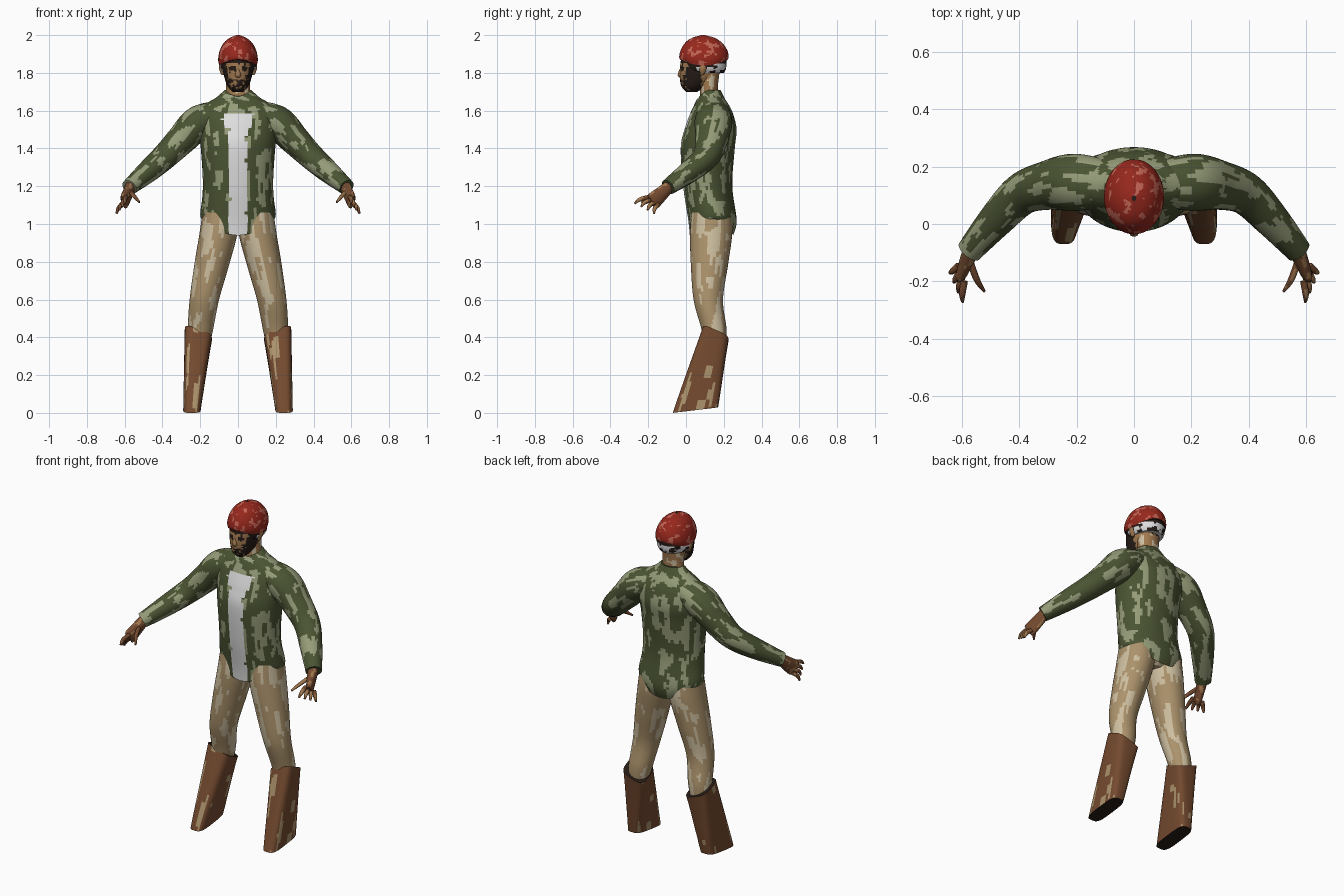
import bpy, bmesh, math
from mathutils import Vector, noise

cube = bpy.data.objects.get("Cube")
if cube:
    bpy.data.objects.remove(cube, do_unlink=True)

# Flat colours, written as hex
PALETTE = {"olive": "4C5536", "sage": "939A77", "white": "DEDEDE", "tan": "AA916B",
           "sand": "CCBD9E", "leather": "744C33", "skin": "A07850", "black": "2A211D",
           "red": "952C22", "faded_red": "C06455"}
materials = {}
for label, code in PALETTE.items():
    rgb = [(int(code[i:i + 2], 16) / 255) ** 2.2 for i in (0, 2, 4)]
    mat = bpy.data.materials.new(label)
    mat.use_nodes = True
    mat.diffuse_color = (*rgb, 1)
    mat.node_tree.nodes["Principled BSDF"].inputs["Base Color"].default_value = (*rgb, 1)
    mat.node_tree.nodes["Principled BSDF"].inputs["Roughness"].default_value = 0.8
    materials[label] = mat


def spline(keys, t):
    """Smooth interpolation through rows of numbers, t from 0 to 1."""
    last = len(keys) - 1
    i = min(int(t * last), last - 1)
    f = t * last - i
    a, b, c, d = (keys[max(0, min(last, i + k))] for k in (-1, 0, 1, 2))
    return [q + f * (r - p + f * (2 * p - 5 * q + 4 * r - s + f * (3 * (q - r) + s - p))) / 2
            for p, q, r, s in zip(a, b, c, d)]


def loft(name, keys, rule, rows=30, sides=32, upright=True, square=1.0, bend=None,
         cap=None, angle=50):
    """Skin elliptical rings (x, y, z, radius, radius) and colour each face by rule."""
    bm = bmesh.new()
    rings, along, total = [], [], 0.0
    samples = [spline(keys, r / rows) for r in range(rows + 1)]
    for r, row in enumerate(samples):
        centre = Vector(row[:3])
        before, after = Vector(samples[max(r - 1, 0)][:3]), Vector(samples[min(r + 1, rows)][:3])
        total += (centre - before).length
        along.append(total)
        u, v = Vector((1, 0, 0)), Vector((0, 1, 0))
        if not upright:
            tangent = (after - before).normalized()
            u = tangent.cross(Vector((0, 0, 1))).normalized()
            v = tangent.cross(u)
        ring = []
        for s in range(sides):
            turn = math.tau * s / sides
            c, k = math.cos(turn), math.sin(turn)
            c, k = (math.copysign(abs(w) ** square, w) for w in (c, k))
            point = centre + u * c * row[3] + v * k * row[4]
            if bend:
                point = bend(point, c, k, r / rows)
            ring.append(bm.verts.new(point))
        rings.append(ring)
    slots = []

    def paint(face, label):
        if label not in slots:
            slots.append(label)
        face.material_index = slots.index(label)
        face.smooth = True

    for r in range(rows):
        for s in range(sides):
            n = (s + 1) % sides
            face = bm.faces.new((rings[r][s], rings[r][n], rings[r + 1][n], rings[r + 1][s]))
            turn = math.tau * (s + 0.5) / sides
            size = (samples[r][3] + samples[r][4]) / 2
            local = Vector((math.cos(turn) * size, math.sin(turn) * size, along[r]))
            paint(face, rule(face.calc_center_median(), local))
    for ring in (rings[0], rings[-1]):
        face = bm.faces.new(ring)
        paint(face, cap or rule(face.calc_center_median(), Vector()))
    bmesh.ops.recalc_face_normals(bm, faces=bm.faces)
    mesh = bpy.data.meshes.new(name)
    bm.to_mesh(mesh)
    bm.free()
    for label in slots:
        mesh.materials.append(materials[label])
    obj = bpy.data.objects.new(name, mesh)
    bpy.context.collection.objects.link(obj)
    bpy.ops.object.select_all(action="DESELECT")
    obj.select_set(True)
    bpy.context.view_layer.objects.active = obj
    bpy.ops.object.shade_smooth_by_angle(angle=math.radians(angle))
    return obj


def patches(base, spot, across, length, limit, seed=0):
    """Colour rule giving ragged patches stretched along the part."""
    def rule(p, q):
        at = Vector((q.x * across, q.y * across, q.z * length + seed))
        value = noise.noise(at) + 0.35 * noise.noise(at * 2.7)
        return spot if value > limit else base
    return rule


def mirrored(keys, side):
    return [(side * k[0], *k[1:]) for k in keys]


# Jacket body with a pale shirt strip down the front
camo = patches("olive", "sage", 22, 9, 0.13)


def jacket_rule(p, q):
    ragged = 0.014 * noise.noise(p * 25)
    half = (0.08 if p.z > 1.51 else 0.047) + ragged
    if p.y < 0.1 and p.z < 1.585 and abs(p.x) < half:
        return "white"
    return camo(p, q)


def jacket_bend(p, c, k, t):
    if t < 0.2:
        p.z += 0.085 * c * c * (1 - t / 0.2)
    if t > 0.85 and k < 0:
        p.z -= 0.035 * k * k * (t - 0.85) / 0.15
    return p


loft("jacket", [(0, .135, .94, .185, .115), (0, .14, 1.02, .2, .128), (0, .115, 1.2, .186, .13),
                (0, .115, 1.4, .197, .143), (0, .13, 1.5, .21, .138), (0, .135, 1.58, .215, .115),
                (0, .135, 1.63, .18, .092), (0, .132, 1.67, .115, .07), (0, .128, 1.71, .07, .055)],
     jacket_rule, rows=80, sides=72, bend=jacket_bend, cap="olive")

# Trouser seat
trousers = patches("tan", "sand", 22, 6, 0.15)
loft("trouser_seat", [(0, .135, .95, .06, .07), (0, .135, .99, .15, .1), (0, .135, 1.06, .17, .11)],
     trousers)

# Head, neck, nose
stubble = patches("skin", "black", 40, 40, 0.3)


def face_rule(p, q):
    width = abs(p.x)
    if p.y < 0.08:
        beard = p.z < 1.765 and noise.noise(p * 60) > -0.2
        cheek = p.y > 0 and width > 0.04 and p.z < 1.83
        eye = 1.815 < p.z < 1.835 and 0.017 < width < 0.045
        if beard or cheek or eye or p.z > 1.855:
            return "black"
    return stubble(p, q)


loft("head", [(0, .03, 1.70, .028, .03), (0, .042, 1.73, .055, .067), (0, .067, 1.78, .073, .1),
              (0, .08, 1.83, .081, .112), (0, .088, 1.9, .085, .11)], face_rule, rows=40, sides=48)
loft("neck", [(0, .13, 1.63, .075, .06), (0, .122, 1.71, .064, .047), (0, .12, 1.82, .066, .06)],
     patches("skin", "sand", 30, 20, 0.25))
loft("nose", [(0, -.028, 1.82, .006, .006), (0, -.032, 1.79, .016, .013), (0, -.028, 1.775, .01, .008)],
     lambda p, q: "skin", rows=6, sides=10)

# Strap under the helmet, white with dark scuffs at the back
scuffs = patches("white", "black", 30, 40, 0.12)
loft("helmet_strap", [(0, .107, 1.8, .08, .095), (0, .1, 1.825, .096, .112), (0, .098, 1.87, .1, .118)],
     lambda p, q: scuffs(p, q) if p.z < 1.85 and p.y > 0.05 else "black", rows=12, sides=60)

# Helmet
loft("helmet", [(0, .095, 1.855, .1, .126), (0, .095, 1.88, .105, .131), (0, .095, 1.92, .097, .122),
                (0, .093, 1.96, .075, .096), (0, .092, 1.985, .045, .06), (0, .09, 2, .008, .01)],
     patches("red", "faded_red", 28, 28, 0.26), rows=32, sides=56, cap="black",
     bend=lambda p, c, k, t: p + Vector((0, 0, 0.015 * (1 - t) ** 3 * (k * k - c * c))))

# Limbs, made once per side
for side, word in ((1, "left"), (-1, "right")):
    seed = side * 7.3
    loft(word + "_sleeve", mirrored([
        (.1, .14, 1.585, .085, .07), (.21, .145, 1.535, .1, .09), (.3, .135, 1.445, .086, .08),
        (.39, .105, 1.355, .074, .068), (.48, .015, 1.275, .062, .058),
        (.575, -.095, 1.195, .045, .042)], side),
        patches("olive", "sage", 24, 8, 0.13, seed), rows=54, sides=40, upright=False)

    loft(word + "_trouser_leg", mirrored([
        (.098, .135, 1.06, .09, .105), (.104, .133, .95, .1, .112), (.14, .124, .78, .092, .098),
        (.178, .118, .6, .078, .078), (.198, .147, .45, .068, .067), (.207, .155, .36, .058, .058)],
        side), patches("tan", "sand", 22, 6, 0.15, seed), rows=60, sides=40)

    # Boots are boxy, wide at the toe and cut jagged at the top
    def boot_bend(p, c, k, t, side=side):
        p.z += 0.12 * (p.y + 0.07) * (1 - t)
        p.z += t * (0.025 * c * side - 0.03 * k)
        return p
    loft(word + "_boot", mirrored([(.244, .05, 0, .046, .12), (.21, .157, .415, .072, .068)], side),
         patches("leather", "tan", 30, 3.5, 0.38, seed), rows=24, sides=36, square=0.55,
         bend=boot_bend, cap="black", angle=35)

    # Hand: palm, four fingers spread in a fan, and a thumb
    hand = patches("leather", "skin", 45, 25, 0.22, seed)
    loft(word + "_palm", mirrored([
        (.565, -.085, 1.205, .03, .03), (.582, -.125, 1.165, .026, .038),
        (.6, -.17, 1.125, .02, .045), (.606, -.183, 1.115, .012, .038)], side),
        hand, rows=16, sides=20, upright=False)
    knuckle, spread = Vector((.602, -.172, 1.123)), Vector((.007, .018, -.013))
    index_tip, little_tip = Vector((.598, -.272, 1.108)), Vector((.643, -.17, 1.055))
    fingers = [(knuckle + spread * (i - 1.5), index_tip.lerp(little_tip, i / 3)) for i in range(4)]
    fingers.append((Vector((.572, -.13, 1.17)), Vector((.522, -.235, 1.115))))
    for number, (base, tip) in enumerate(fingers):
        middle = base.lerp(tip, 0.55) + Vector((.004, -.006, .006))
        keys = [(*base, .012, .012), (*middle, .011, .011), (*tip, .005, .005)]
        title = "thumb" if number == 4 else "finger_" + "abcd"[number]
        loft(word + "_" + title, mirrored(keys, side), hand, rows=10, sides=10, upright=False)

    # Ear
    loft(word + "_ear", mirrored([(.08, .085, 1.79, .008, .01), (.088, .09, 1.82, .012, .02),
                                  (.088, .09, 1.85, .01, .018)], side),
         lambda p, q: "skin", rows=8, sides=10)
